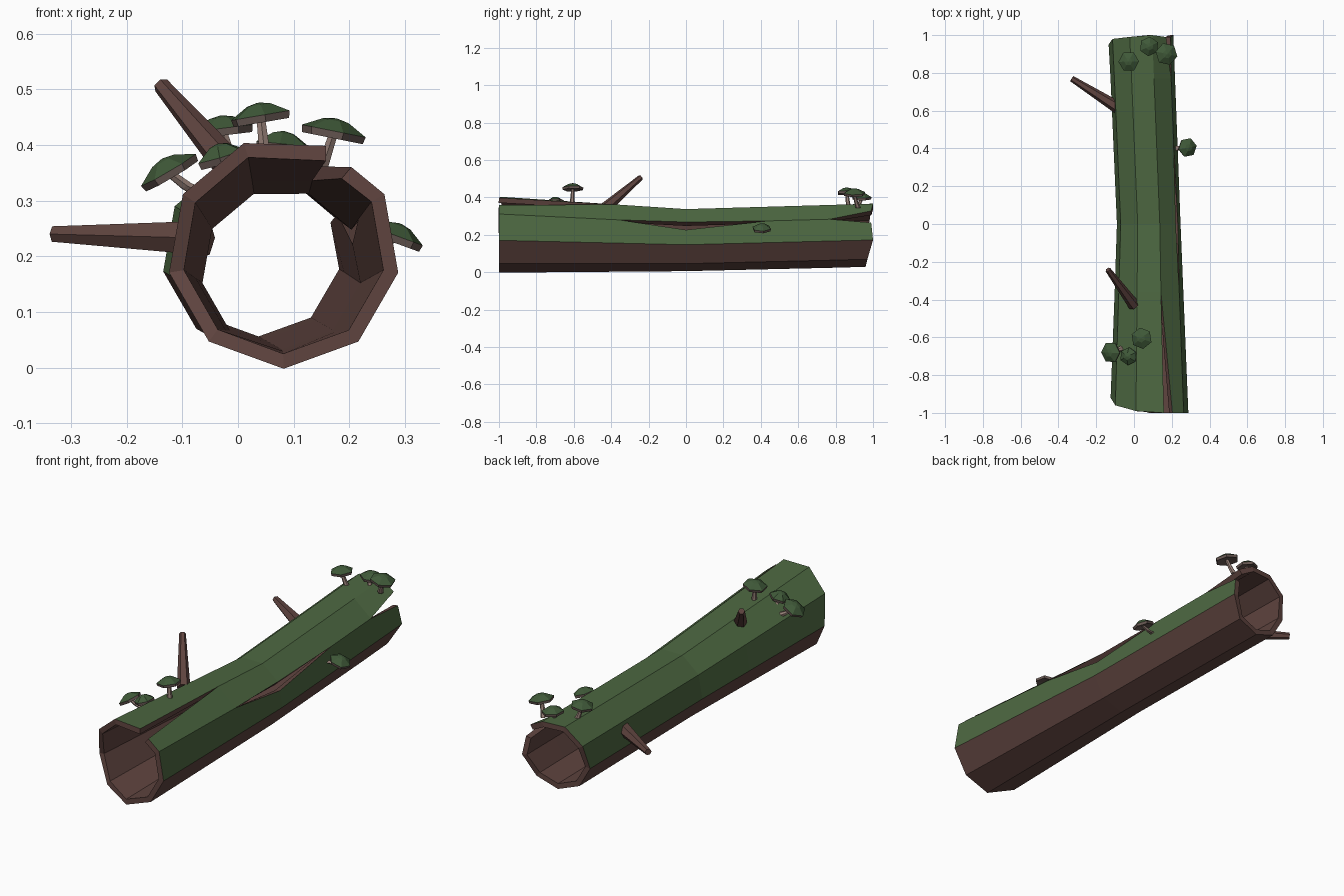
import bpy, bmesh, math
from mathutils import Vector

if "Cube" in bpy.data.objects:
    bpy.data.objects.remove(bpy.data.objects["Cube"])


def material(name, rgb):
    m = bpy.data.materials.new(name)
    m.diffuse_color = (*rgb, 1)
    m.use_nodes = True
    m.node_tree.nodes["Principled BSDF"].inputs["Base Color"].default_value = m.diffuse_color
    return m


BARK = material("bark", (0.115, 0.058, 0.050))
MOSS = material("moss", (0.074, 0.138, 0.053))
STEM = material("mushroom_stem", (0.30, 0.21, 0.18))
GILL = material("mushroom_underside", (0.14, 0.10, 0.088))
CAP = material("mushroom_cap", (0.05, 0.10, 0.04))


def finish(name, bm, mats):
    me = bpy.data.meshes.new(name)
    bm.to_mesh(me)
    bm.free()
    for m in mats:
        me.materials.append(m)
    ob = bpy.data.objects.new(name, me)
    bpy.context.collection.objects.link(ob)
    return ob


# hollow log: nine-sided sections (y, centre x, centre z, radius)
KEYS = [(-1, 0.082, 0.207, 0.209), (0, 0.078, 0.177, 0.171), (1, 0.037, 0.203, 0.174)]
STATIONS = [-1, -0.36, 0, 0.44, 0.77, 1]
FRONT_Y = [0, 0, 0, 0, 0, 0.01, 0.04, 0.08, 0.04]
BACK_Y = [-0.04, -0.03, 0, -0.01, 0, -0.01, -0.02, -0.05, -0.05]
# crack offsets: (station, side, belongs to split strip) -> x, z
CRACKS = {(0, 4, True): (0.05, -0.043), (0, 4, False): (0.005, -0.005),
          (2, 3, True): (-0.005, 0.006), (2, 3, False): (0.006, -0.036),
          (5, 3, True): (-0.018, 0.038), (5, 3, False): (0.005, -0.025)}


def log_point(s, k, strip):
    y = STATIONS[s]
    a, b = (KEYS[0], KEYS[1]) if y <= 0 else (KEYS[1], KEYS[2])
    t = y - a[0]
    cx, cz, r = (a[i] + (b[i] - a[i]) * t for i in (1, 2, 3))
    ang = math.radians(-90 + 40 * k)
    dx, dz = CRACKS.get((s, k, strip), (0, 0))
    dy = FRONT_Y[k] if s == 0 else BACK_Y[k] if s == len(STATIONS) - 1 else 0
    return Vector((cx + r * math.cos(ang) + dx, y + dy, cz + r * math.sin(ang) + dz))


bm = bmesh.new()
for s in range(len(STATIONS) - 1):
    for k in range(9):
        n = (k + 1) % 9
        corners = [(s, k), (s + 1, k), (s + 1, n), (s, n)]
        f = bm.faces.new([bm.verts.new(log_point(i, j, k == 3)) for i, j in corners])
        f.material_index = 0 if 2 <= k <= 6 else 1
bmesh.ops.remove_doubles(bm, verts=bm.verts, dist=0.001)
log = finish("hollow_log", bm, [MOSS, BARK, BARK])
wall = log.modifiers.new("wall", 'SOLIDIFY')
wall.thickness = 0.027
wall.offset = -1
wall.material_offset = 1
wall.material_offset_rim = 1


def rings(bm, axis, levels, sides, spin=0.0):
    """Loft polygon rings (centre, radius, material of band below) and cap both ends."""
    q = Vector(axis).to_track_quat('Z', 'Y')
    prev = None
    for centre, r, mat in levels:
        ring = [bm.verts.new(Vector(centre) + q @ Vector((
            r * math.cos(spin + math.tau * i / sides),
            r * math.sin(spin + math.tau * i / sides), 0))) for i in range(sides)]
        if prev is None:
            bm.faces.new(ring[::-1]).material_index = mat
        else:
            for i in range(sides):
                j = (i + 1) % sides
                bm.faces.new((prev[i], prev[j], ring[j], ring[i])).material_index = mat
        prev, last = ring, mat
    bm.faces.new(prev).material_index = last


# broken branch stubs
for name, base, tip, r0, r1 in [
        ("side_branch", (-0.06, 0.60, 0.233), (-0.33, 0.77, 0.24), 0.035, 0.016),
        ("top_branch", (0.0, -0.43, 0.345), (-0.138, -0.242, 0.507), 0.031, 0.015)]:
    bm = bmesh.new()
    rings(bm, Vector(tip) - Vector(base), [(base, r0, 0), (tip, r1, 0)], 6)
    finish(name, bm, [BARK])


# mushrooms: stem base, cap rim centre, cap axis, cap radius
MUSHROOMS = [
    ((-0.07, -0.66, 0.315), (-0.125, -0.68, 0.355), (-0.5, -0.05, 0.85), 0.057),
    ((-0.02, -0.68, 0.345), (-0.03, -0.70, 0.380), (-0.28, -0.05, 0.95), 0.048),
    ((0.05, -0.61, 0.36), (0.04, -0.605, 0.453), (-0.17, 0, 1), 0.057),
    ((0.0, 0.87, 0.345), (-0.028, 0.86, 0.430), (-0.12, 0, 1), 0.055),
    ((0.085, 0.91, 0.345), (0.08, 0.94, 0.402), (0.1, 0, 1), 0.052),
    ((0.145, 0.92, 0.345), (0.172, 0.90, 0.425), (0.2, 0, 1), 0.060),
    ((0.215, 0.40, 0.215), (0.284, 0.405, 0.237), (0.33, 0, 0.9), 0.052)]
for n, (base, rim, axis, r) in enumerate(MUSHROOMS, 1):
    base, rim, up = Vector(base), Vector(rim), Vector(axis).normalized()
    bm = bmesh.new()
    neck = rim - up * 0.008
    bend = (base + neck) / 2 - up * 0.006
    rings(bm, up, [(base, 0.014, 0), (bend, 0.011, 0), (neck, 0.009, 0)], 6)
    rings(bm, up, [(rim - up * 0.006, r * 0.3, 1), (rim - up * 0.013, r * 0.95, 1),
                   (rim, r, 1), (rim + up * 0.019, r * 0.4, 2),
                   (rim + up * 0.023, r * 0.05, 2)], 6, 0.4 * n)
    finish(f"mushroom_{n}", bm, [STEM, GILL, CAP])
